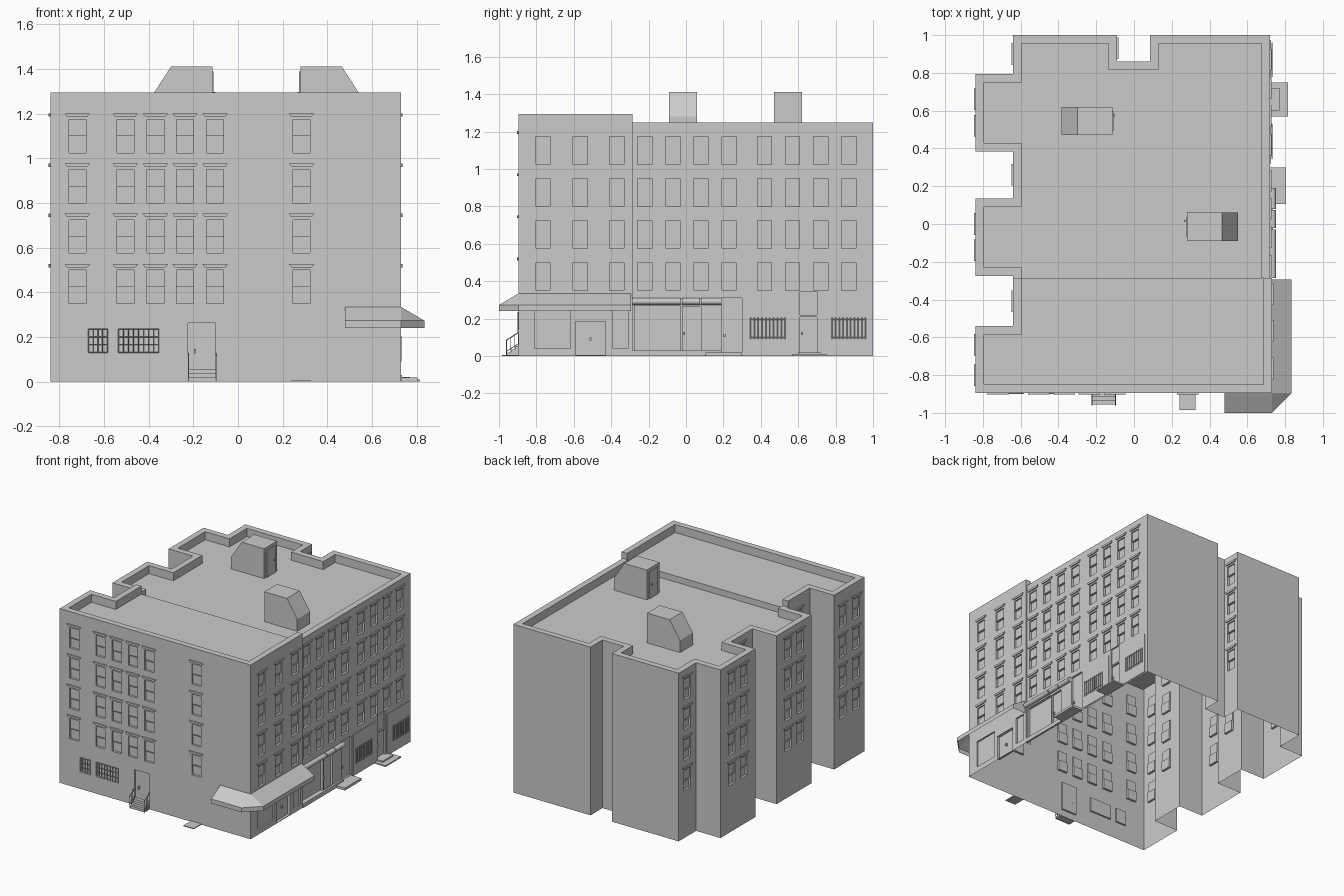
import bpy, bmesh
from mathutils import Vector

if "Cube" in bpy.data.objects:
    bpy.data.objects.remove(bpy.data.objects["Cube"], do_unlink=True)

grey = bpy.data.materials.new("plain_grey")
grey.use_nodes = True
grey.diffuse_color = (0.6, 0.6, 0.6, 1)
grey.node_tree.nodes["Principled BSDF"].inputs["Base Color"].default_value = (0.6, 0.6, 0.6, 1)

UP = Vector((0, 0, 1))
ROWS = [0.35 + 0.225 * i for i in range(4)]


def finish(bm, name, recalc=True):
    if recalc:
        bmesh.ops.recalc_face_normals(bm, faces=bm.faces)
    else:
        bmesh.ops.remove_doubles(bm, verts=bm.verts, dist=0.0001)
    mesh = bpy.data.meshes.new(name)
    bm.to_mesh(mesh)
    bm.free()
    mesh.materials.append(grey)
    ob = bpy.data.objects.new(name, mesh)
    bpy.context.collection.objects.link(ob)
    return ob


def face(bm, points):
    return bm.faces.new([bm.verts.new(p) for p in points])


def prism(bm, bottom, top):
    """Closed solid between two loops of equal length."""
    face(bm, bottom[::-1])
    face(bm, top)
    for i in range(len(top)):
        j = (i + 1) % len(top)
        face(bm, [bottom[i], bottom[j], top[j], top[i]])
    bmesh.ops.remove_doubles(bm, verts=bm.verts, dist=0.00001)


def box(bm, x0, x1, y0, y1, z0, z1):
    loop = [(x0, y0), (x1, y0), (x1, y1), (x0, y1)]
    prism(bm, [(x, y, z0) for x, y in loop], [(x, y, z1) for x, y in loop])


def rod(bm, a, b, r, sides=6):
    a, b = Vector(a), Vector(b)
    rot = UP.rotation_difference(b - a).to_matrix().to_4x4()
    rot.translation = (a + b) / 2
    bmesh.ops.create_cone(bm, cap_ends=True, segments=sides, radius1=r, radius2=r,
                          depth=(b - a).length, matrix=rot)


def wall(bm, trim, p, q, top, columns, extra):
    """Wall with recessed openings; columns and openings use world coordinates."""
    p, q = Vector((*p, 0)), Vector((*q, 0))
    length = (q - p).length
    d = (q - p).normalized()
    out = d.cross(UP)
    axis = 0 if abs(d.x) > 0.5 else 1

    def at(u, o, z):
        return p + d * u + out * o + UP * z

    holes = []
    for c in columns:
        u = abs(c - p[axis])
        for z in ROWS:
            # upper and lower sash at two depths
            holes.append((u - 0.038, u + 0.038, z, z + 0.075, 0.016))
            holes.append((u - 0.038, u + 0.038, z + 0.075, z + 0.15, 0.009))
            # flared lintel
            lintel = [[at(u - w, o, zz) for w, o in ((h, 0), (-h, 0), (-h, 0.008), (h, 0.008))]
                      for h, zz in ((0.046, z + 0.162), (0.057, z + 0.177))]
            prism(trim, *lintel)
    for a, b, z0, z1, depth in extra:
        u0, u1 = sorted((abs(a - p[axis]), abs(b - p[axis])))
        holes.append((u0, u1, z0, z1, depth))

    us = sorted({round(v, 4) for h in holes for v in h[:2]} | {0, round(length, 4)})
    zs = sorted({round(v, 4) for h in holes for v in h[2:4]} | {0, top})
    for u0, u1 in zip(us, us[1:]):
        for z0, z1 in zip(zs, zs[1:]):
            u, z = (u0 + u1) / 2, (z0 + z1) / 2
            if not any(h[0] < u < h[1] and h[2] < z < h[3] for h in holes):
                face(bm, [at(u0, 0, z0), at(u1, 0, z0), at(u1, 0, z1), at(u0, 0, z1)])
    for u0, u1, z0, z1, k in holes:
        f = [at(u0, 0, z0), at(u1, 0, z0), at(u1, 0, z1), at(u0, 0, z1)]
        b = [v - out * k for v in f]
        face(bm, b)
        for i in range(4):
            j = (i + 1) % 4
            face(bm, [f[i], f[j], b[j], b[i]])


def block(name, path, top, roof, closed_step=None):
    """Open-bottomed building block: path of (x, y, window columns, openings)."""
    bm, trim = bmesh.new(), bmesh.new()
    pts = [Vector(s[:2]) for s in path]
    norms = []
    for a, b in zip(pts, pts[1:]):
        d = (b - a).normalized()
        norms.append(Vector((-d.y, d.x)) * 0.045)
    inner = [pts[0] + norms[0]]
    inner += [pts[i] + norms[i - 1] + norms[i] for i in range(1, len(pts) - 1)]
    inner.append(pts[-1] + norms[-1])
    for i, (a, b) in enumerate(zip(pts, pts[1:])):
        wall(bm, trim, a, b, top, path[i][2], path[i][3])
        c, e = inner[i], inner[i + 1]
        face(bm, [(*a, top), (*b, top), (*e, top), (*c, top)])
        face(bm, [(*e, roof), (*c, roof), (*c, top), (*e, top)])
    face(bm, [(*v, roof) for v in inner])
    if closed_step:
        for a, b, z0, z1 in ((pts[-1], inner[-1], 0, top), (inner[-1], inner[0], closed_step, roof),
                             (inner[0], pts[0], closed_step, top)):
            face(bm, [(*a, z0), (*b, z0), (*b, z1), (*a, z1)])
    finish(bm, name, recalc=False)
    finish(trim, name + "_lintels")


# Front block, counter-clockwise from the left recess
front_openings = [(-0.67, -0.585, 0.13, 0.235, 0.012), (-0.535, -0.355, 0.13, 0.235, 0.012),
                  (-0.225, -0.1, 0.05, 0.262, 0.012)]
shop_openings = [(-0.81, -0.62, 0.04, 0.24, 0.012), (-0.59, -0.43, 0.005, 0.185, 0.02),
                 (-0.39, -0.31, 0.04, 0.24, 0.012)]
block("front_block", [
    (-0.64, -0.285, [-0.41], []),
    (-0.64, -0.54, [], []),
    (-0.84, -0.54, [-0.64, -0.8], []),
    (-0.84, -0.895, [-0.72, -0.505, -0.37, -0.237, -0.103, 0.285], front_openings),
    (0.73, -0.895, [-0.765, -0.565, -0.37], shop_openings),
    (0.73, -0.285, [], [])], 1.295, 1.235, closed_step=1.19)

# Rear block with side bays and a rear notch
side_openings = [(-0.275, -0.03, 0.03, 0.27, 0.02), (-0.02, 0.08, 0.02, 0.265, 0.015),
                 (0.19, 0.3, 0.02, 0.31, 0.015), (0.61, 0.7, 0.02, 0.21, 0.015),
                 (0.61, 0.7, 0.22, 0.345, 0.01)]
block("rear_block", [
    (0.72, -0.285, [-0.22, -0.07, 0.08, 0.23, 0.42, 0.57, 0.72, 0.87], side_openings),
    (0.72, 1.0, [], []), (0.085, 1.0, [], []), (0.085, 0.86, [], []),
    (-0.09, 0.86, [0.93], []), (-0.09, 1.0, [], []),
    (-0.64, 1.0, [0.9], []), (-0.64, 0.795, [], []),
    (-0.84, 0.795, [0.66, 0.52], []), (-0.84, 0.385, [], []),
    (-0.64, 0.385, [0.26], []), (-0.64, 0.135, [], []),
    (-0.84, 0.135, [0.0, -0.14], []), (-0.84, -0.275, [], []),
    (-0.64, -0.275, [], []), (-0.64, -0.285, [], [])], 1.25, 1.19)

# Roof stair bulkheads with a sloped back and a door
for name, door_x, s, y in (("rear_bulkhead", -0.115, -1, 0.47), ("front_bulkhead", 0.28, 1, -0.09)):
    bm = bmesh.new()
    profile = [(0, 1.19), (0.27, 1.19), (0.27, 1.28), (0.185, 1.412), (0, 1.412)]
    prism(bm, [(door_x + s * x, y, z) for x, z in profile],
          [(door_x + s * x, y + 0.15, z) for x, z in profile])
    x0, x1 = sorted((door_x, door_x - s * 0.006))
    box(bm, x0, x1, y + 0.025, y + 0.125, 1.19, 1.39)
    x0, x1 = sorted((door_x, door_x - s * 0.014))
    box(bm, x0, x1, y + 0.1, y + 0.11, 1.285, 1.297)
    finish(bm, name)

# Corner awning with a chamfered corner and a valance
bm = bmesh.new()
high = [(0.48, -0.895), (0.73, -0.895), (0.73, -0.895), (0.73, -0.295)]
low = [(0.48, -1.0), (0.73, -1.0), (0.835, -0.895), (0.835, -0.295)]
for i in range(3):
    a, b, c, d = high[i], high[i + 1], low[i + 1], low[i]
    corners = [(*d, 0.273), (*c, 0.273), (*b, 0.335)]
    face(bm, corners if a == b else corners + [(*a, 0.335)])
    face(bm, [(*d, 0.24), (*c, 0.24), (*c, 0.273), (*d, 0.273)])
for i in (0, 3):
    face(bm, [(*high[i], 0.24), (*low[i], 0.24), (*low[i], 0.273), (*high[i], 0.335)])
finish(bm, "corner_awning", recalc=False)

# Rolled shutters above the side shop
bm = bmesh.new()
for y0, y1 in ((-0.285, -0.03), (-0.022, 0.075), (0.08, 0.19)):
    rod(bm, (0.734, y0, 0.292), (0.734, y1, 0.292), 0.018, 12)
shutters = finish(bm, "rolled_shutters")
for p in shutters.data.polygons:
    p.use_smooth = len(p.vertices) == 4

# Security bars on the front windows
bm = bmesh.new()
for x0, x1, n in ((-0.67, -0.585, 5), (-0.535, -0.355, 9)):
    for i in range(n):
        x = x0 + (x1 - x0) * i / (n - 1)
        rod(bm, (x, -0.898, 0.13), (x, -0.898, 0.235), 0.002, 4)
    for z in (0.13, 0.165, 0.2, 0.235):
        rod(bm, (x0, -0.898, z), (x1, -0.898, z), 0.002, 4)
finish(bm, "front_window_bars")

# Side wall panels with barred windows
bm = bmesh.new()
for y0, y1, w0, w1 in ((0.32, 0.59, 0.345, 0.53), (0.715, 0.975, 0.78, 0.96)):
    box(bm, 0.72, 0.724, y0, y1, 0.01, 0.31)
    for i in range(10):
        y = w0 + (w1 - w0) * i / 9
        rod(bm, (0.73, y, 0.09), (0.73, y, 0.205), 0.0025, 4)
    for z in (0.1, 0.195):
        rod(bm, (0.73, w0, z), (0.73, w1, z), 0.0025, 4)
finish(bm, "side_barred_panels")

# Door steps and ground slabs
bm = bmesh.new()
for i in range(3):
    box(bm, -0.22, -0.1, -0.955 + 0.02 * i, -0.895, 0.018 * i, 0.018 * (i + 1))
box(bm, 0.24, 0.325, -0.985, -0.895, 0, 0.006)
box(bm, 0.72, 0.805, 0.105, 0.3, 0, 0.018)
box(bm, 0.72, 0.815, 0.57, 0.75, 0, 0.01)
box(bm, 0.72, 0.77, 0.6, 0.72, 0.01, 0.02)
box(bm, 0.72, 0.735, -0.285, 0.19, 0, 0.03)
finish(bm, "entrance_steps")

# Stair rails beside the front door
bm = bmesh.new()
for x in (-0.222, -0.098):
    rod(bm, (x, -0.96, 0.085), (x, -0.897, 0.125), 0.003)
    rod(bm, (x, -0.96, 0.025), (x, -0.897, 0.065), 0.002)
    for i in range(4):
        y, z = -0.96 + 0.021 * i, 0.085 + 0.0133 * i
        rod(bm, (x, y, 0), (x, y, z), 0.002)
finish(bm, "stair_rails")

# Door handles
bm = bmesh.new()
box(bm, -0.198, -0.188, -0.9, -0.88, 0.125, 0.145)
for x, y, z in ((0.715, -0.51, 0.09), (0.71, -0.01, 0.12), (0.71, 0.205, 0.11), (0.71, 0.62, 0.12)):
    box(bm, x - 0.008, x + 0.008, y - 0.005, y + 0.005, z - 0.008, z + 0.008)
finish(bm, "door_handles")
